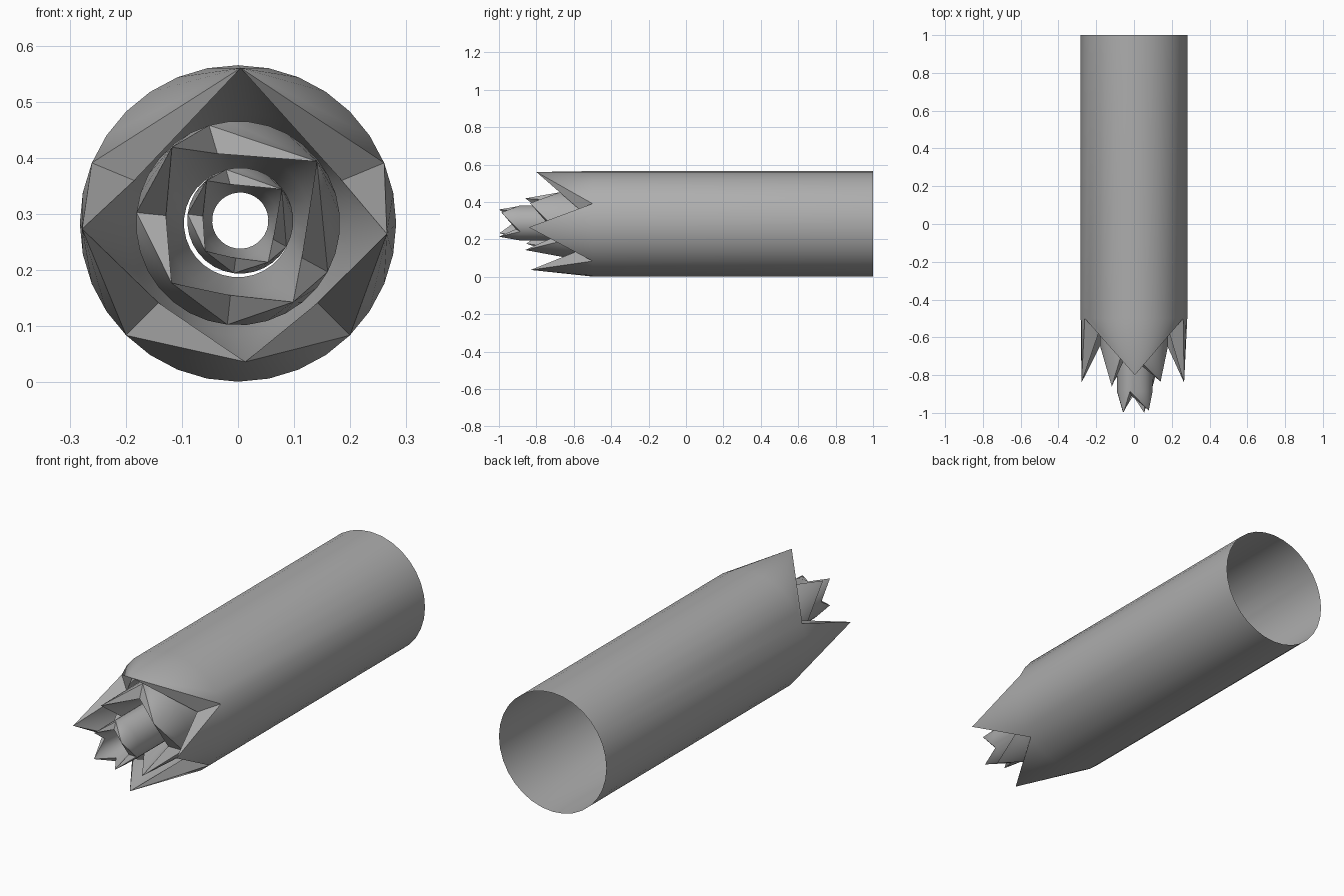
import bpy, bmesh, math
from mathutils import Vector

cube = bpy.data.objects.get("Cube")
if cube:
    bpy.data.objects.remove(cube, do_unlink=True)

grey = bpy.data.materials.new("plain grey")
grey.use_nodes = True
colour = (0.42, 0.42, 0.42, 1)
grey.diffuse_color = colour
grey.node_tree.nodes["Principled BSDF"].inputs["Base Color"].default_value = colour

SIDES = 32
RADIUS = 0.282
TIP_Y = -0.84
# Each tooth: first valley, last valley (ring steps), tip angle, tip radius, tip y
TEETH = [
    (2, 14, 89, 0.277, -0.80),
    (14, 20, 182, 0.278, -0.84),
    (20, 28, 273, 0.247, -0.83),
    (28, 34, 356, 0.266, -0.84),
]


def jagged_tube(name, scale, turn, front, centre_x, centre_z):
    """Open tube whose front edge is pulled into four thick, pointed teeth."""
    bm = bmesh.new()

    def point(angle, radius, y):
        a = math.radians(angle + turn)
        return bm.verts.new(Vector((
            centre_x + scale * radius * math.cos(a),
            front + scale * (y - TIP_Y),
            centre_z + scale * radius * math.sin(a))))

    def ring(radius, y):
        return [point(i * 360 / SIDES, radius, y) for i in range(SIDES)]

    def bridge(a, b):
        for i in range(SIDES):
            j = (i + 1) % SIDES
            bm.faces.new((a[i], a[j], b[j], b[i]))

    back = ring(RADIUS, 1.0)
    outer = ring(RADIUS, -0.5)
    inner = ring(RADIUS * 0.71, -0.57)
    bore = ring(RADIUS * 0.53, -0.3)
    bridge(back, outer)
    bridge(inner, bore)

    # Teeth: outer fan, inner fan and the two cut sides
    for first, last, angle, radius, y in TEETH:
        tip = point(angle, radius, y)
        for k in range(first, last):
            i, j = k % SIDES, (k + 1) % SIDES
            bm.faces.new((outer[i], outer[j], tip))
            bm.faces.new((inner[j], inner[i], tip))
        i, j = first % SIDES, last % SIDES
        bm.faces.new((inner[i], outer[i], tip))
        bm.faces.new((outer[j], inner[j], tip))

    bmesh.ops.recalc_face_normals(bm, faces=bm.faces)
    mesh = bpy.data.meshes.new(name)
    bm.to_mesh(mesh)
    bm.free()
    mesh.materials.append(grey)
    obj = bpy.data.objects.new(name, mesh)
    bpy.context.collection.objects.link(obj)
    bpy.ops.object.select_all(action='DESELECT')
    obj.select_set(True)
    bpy.context.view_layer.objects.active = obj
    bpy.ops.object.shade_smooth_by_angle(angle=math.radians(30))


# Three nested tubes, each smaller and further forward
jagged_tube("outer_tube", 1.0, 0, -0.84, 0, 0.283)
jagged_tube("middle_tube", 0.645, -51, -0.86, 0, 0.2835)
jagged_tube("inner_tube", 0.335, -52, -1.0, 0.004, 0.288)
